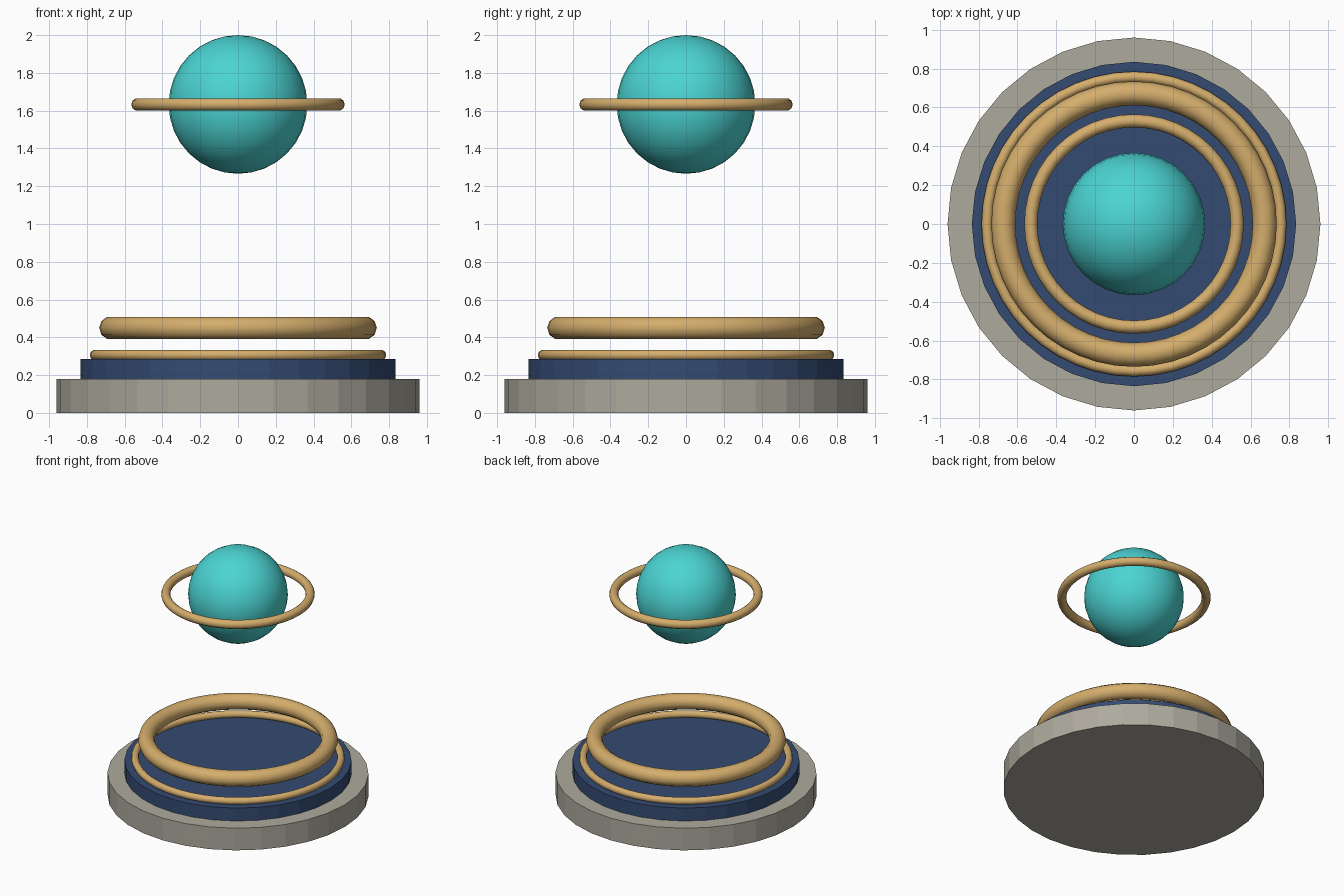
import bpy
import math

if "Cube" in bpy.data.objects:
    bpy.data.objects.remove(bpy.data.objects["Cube"], do_unlink=True)


def material(name, rgb):
    mat = bpy.data.materials.new(name)
    mat.use_nodes = True
    colour = (*rgb, 1.0)
    mat.diffuse_color = colour
    mat.node_tree.nodes["Principled BSDF"].inputs["Base Color"].default_value = colour
    return mat


stone = material("warm grey stone", (0.42, 0.40, 0.34))
navy = material("navy blue", (0.035, 0.07, 0.17))
gold = material("soft gold", (0.66, 0.42, 0.15))
teal = material("teal", (0.07, 0.66, 0.65))


def finish(name, mat, smooth):
    obj = bpy.context.object
    obj.name = name
    obj.data.materials.append(mat)
    if smooth:
        bpy.ops.object.shade_smooth()


def disc(name, radius, bottom, top, mat):
    bpy.ops.mesh.primitive_cylinder_add(
        vertices=32, radius=radius, depth=top - bottom,
        location=(0, 0, (top + bottom) / 2))
    finish(name, mat, False)


def ring(name, outer, thickness, z, mat):
    bpy.ops.mesh.primitive_torus_add(
        major_radius=outer - thickness, minor_radius=thickness,
        major_segments=48, minor_segments=10, location=(0, 0, z))
    finish(name, mat, True)


# Stepped pedestal
disc("pedestal_base", 0.96, 0, 0.18, stone)
disc("pedestal_deck", 0.835, 0.18, 0.285, navy)

# Rings resting on and hovering over the deck
ring("deck_ring", 0.785, 0.028, 0.306, gold)
ring("hovering_ring", 0.735, 0.062, 0.45, gold)

# Floating globe with its own ring
bpy.ops.mesh.primitive_uv_sphere_add(
    segments=32, ring_count=16, radius=0.367, location=(0, 0, 1.633))
finish("globe", teal, True)
ring("globe_ring", 0.565, 0.034, 1.633, gold)
